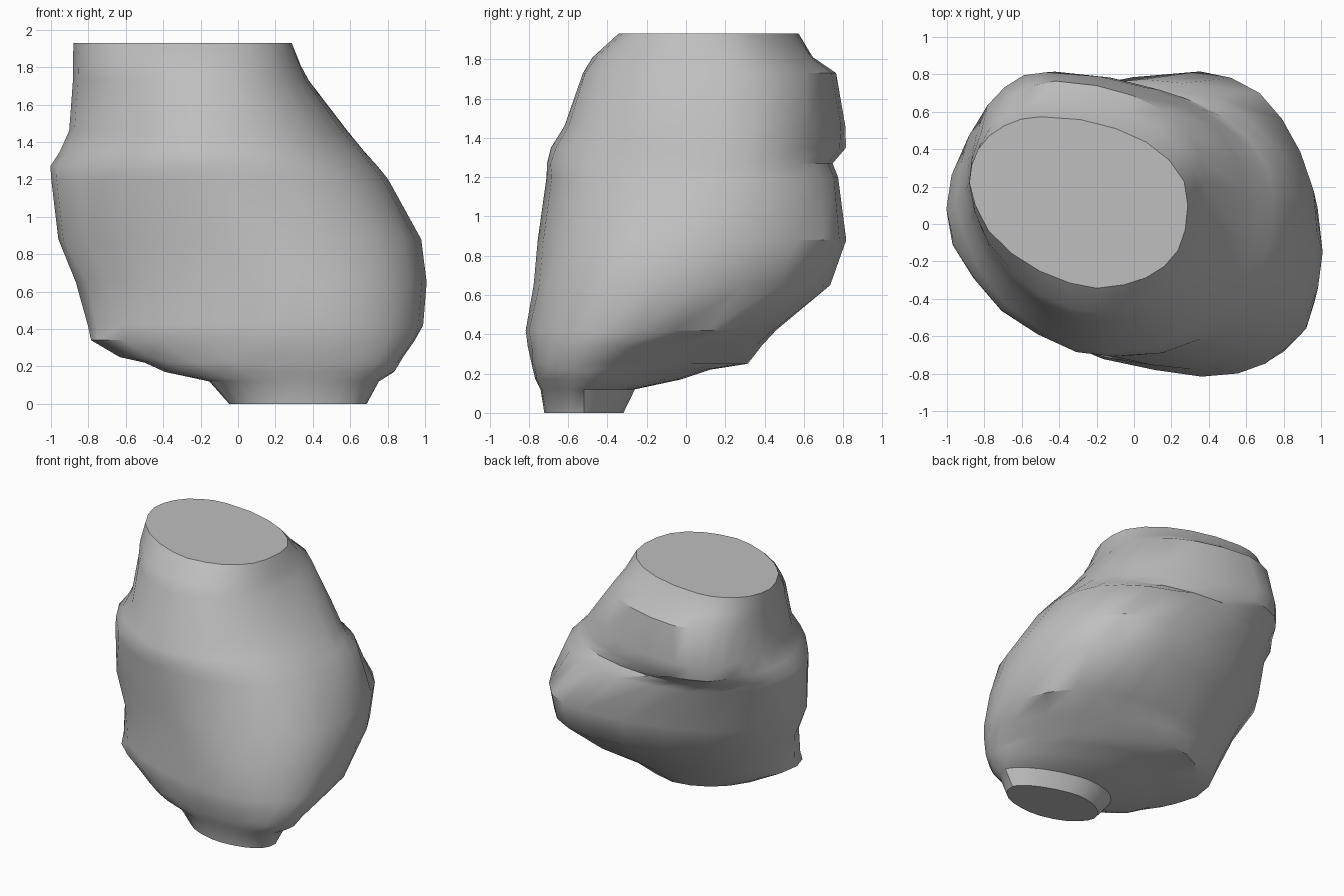
import bpy, bmesh, math, random

random.seed(4)
if "Cube" in bpy.data.objects:
    bpy.data.objects.remove(bpy.data.objects["Cube"])

ARC_STEPS = 6

stone = bpy.data.materials.new("stone grey")
stone.use_nodes = True
GREY = (0.52, 0.52, 0.52, 1)
stone.diffuse_color = GREY
stone.node_tree.nodes["Principled BSDF"].inputs["Base Color"].default_value = GREY

# Boulder levels: height, then the (x, y) of the right, left, front and back extremes
levels = [
    (0.00, (-0.05, -0.5), (0.69, -0.52), (0.35, -0.72), (0.25, -0.32)),
    (0.12, (-0.15, -0.5), (0.75, -0.52), (0.35, -0.74), (0.2, -0.26)),
    (0.17, (-0.39, -0.45), (0.84, -0.5), (0.36, -0.77), (0.1, -0.03)),
    (0.22, (-0.5, -0.4), (0.87, -0.48), (0.37, -0.78), (0, 0.12)),
    (0.25, (-0.63, -0.3), (0.89, -0.45), (0.37, -0.79), (-0.1, 0.31)),
    (0.34, (-0.79, -0.25), (0.95, -0.35), (0.37, -0.8), (0, 0.38)),
    (0.42, (-0.8, -0.2), (0.99, -0.25), (0.36, -0.81), (0.2, 0.46)),
    (0.65, (-0.86, -0.1), (1, -0.15), (0.3, -0.77), (0.35, 0.73)),
    (0.88, (-0.97, 0), (0.98, -0.05), (0.1, -0.75), (0.35, 0.81)),
    (1.20, (-1, 0.05), (0.81, 0.1), (-0.1, -0.71), (0.05, 0.77)),
    (1.27, (-1, 0.08), (0.75, 0.12), (-0.12, -0.71), (-0.2, 0.75)),
    (1.35, (-0.95, 0.12), (0.67, 0.15), (-0.15, -0.69), (-0.42, 0.81)),
    (1.46, (-0.9, 0.18), (0.58, 0.18), (-0.17, -0.62), (-0.47, 0.81)),
    (1.73, (-0.88, 0.22), (0.38, 0.22), (-0.2, -0.53), (-0.42, 0.76)),
    (1.81, (-0.88, 0.22), (0.34, 0.18), (-0.2, -0.48), (-0.45, 0.65)),
    (1.93, (-0.88, 0.22), (0.29, 0.1), (-0.2, -0.34), (-0.5, 0.57)),
]


def arc(side, end, power, swap):
    """Quarter outline between a side extreme and a front or back extreme."""
    points = []
    for i in range(ARC_STEPS):
        t = math.pi / 2 * i / ARC_STEPS
        if swap:
            t = math.pi / 2 - t
        c, s = max(math.cos(t), 0) ** power, math.sin(t) ** power
        points.append((end[0] + (side[0] - end[0]) * c,
                       side[1] + (end[1] - side[1]) * s))
    return points


def ring(bm, level, rough):
    """One irregular outline of the boulder, counter-clockwise."""
    z, right, left, front, back = level
    undercut = 1.3 if z < 0.4 else 0.97
    outline = (arc(left, back, undercut, False) + arc(right, back, 0.97, True)
               + arc(right, front, 1.15, False) + arc(left, front, 0.88, True))
    cx, cy = (left[0] + right[0]) / 2, (front[1] + back[1]) / 2
    verts = []
    for x, y in outline:
        size = 1 + random.uniform(-rough, rough)
        verts.append(bm.verts.new((cx + (x - cx) * size, cy + (y - cy) * size, z)))
    return verts


# Boulder body with flat top and stepped underside
bm = bmesh.new()
rings = [ring(bm, level, 0.01) for level in levels]
for low, high in zip(rings, rings[1:]):
    for i in range(len(low)):
        j = (i + 1) % len(low)
        bm.faces.new((low[i], low[j], high[j], high[i]))
bm.faces.new(rings[0][::-1])
bm.faces.new(rings[-1])
bmesh.ops.recalc_face_normals(bm, faces=bm.faces[:])

mesh = bpy.data.meshes.new("boulder")
bm.to_mesh(mesh)
bm.free()
mesh.materials.append(stone)
boulder = bpy.data.objects.new("boulder", mesh)
bpy.context.collection.objects.link(boulder)

# Smooth sides, crisp ledges
bpy.ops.object.select_all(action="DESELECT")
boulder.select_set(True)
bpy.context.view_layer.objects.active = boulder
bpy.ops.object.shade_smooth_by_angle(angle=math.radians(35))
